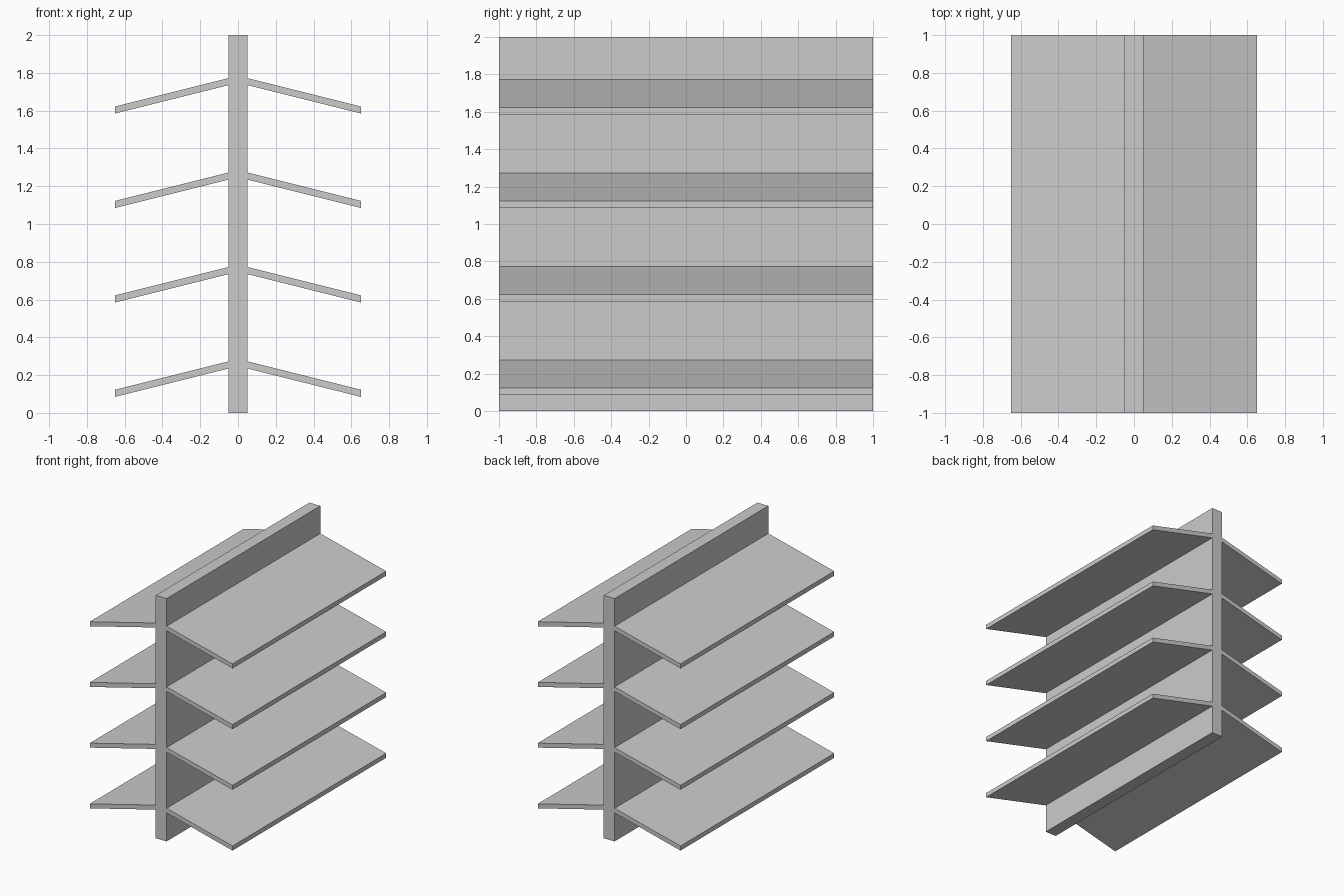
import bpy
import bmesh

if "Cube" in bpy.data.objects:
    bpy.data.objects.remove(bpy.data.objects["Cube"])


def prism(name, profile):
    """Extrude an (x, z) profile along the full depth, y = -1 to 1."""
    bm = bmesh.new()
    face = bm.faces.new([bm.verts.new((x, -1, z)) for x, z in profile])
    ext = bmesh.ops.extrude_face_region(bm, geom=[face])
    verts = [g for g in ext["geom"] if isinstance(g, bmesh.types.BMVert)]
    bmesh.ops.translate(bm, verts=verts, vec=(0, 2, 0))
    bmesh.ops.recalc_face_normals(bm, faces=bm.faces)
    mesh = bpy.data.meshes.new(name)
    bm.to_mesh(mesh)
    bm.free()
    obj = bpy.data.objects.new(name, mesh)
    bpy.context.collection.objects.link(obj)
    return obj


HALF = 0.05      # half thickness of the upright panel
REACH = 0.65     # outer edge of the shelves
DROP = 0.15      # fall of each shelf from root to tip
THICK = 0.0375   # vertical shelf thickness

# Central upright panel
prism("upright_panel", [(-HALF, 0), (HALF, 0), (HALF, 2), (-HALF, 2)])

# Four tiers of downward sloping shelves, one on each side
for tier in range(4):
    top = 0.2725 + 0.5 * tier
    for side, s in (("left", -1), ("right", 1)):
        prism(f"{side}_shelf_{tier + 1}", [
            (s * HALF, top - THICK),
            (s * REACH, top - DROP - THICK),
            (s * REACH, top - DROP),
            (s * HALF, top),
        ])
